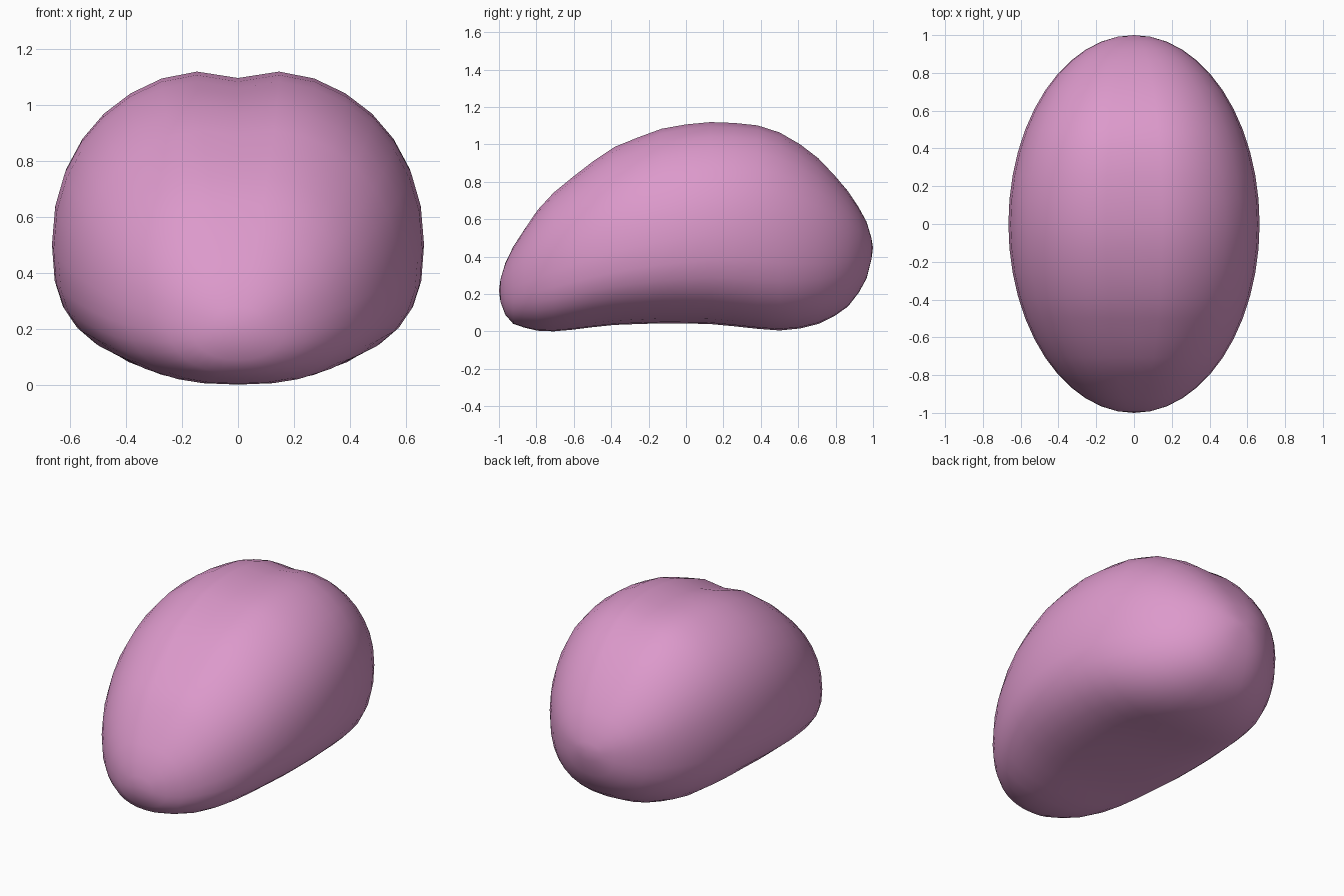
import bpy, bmesh, math

if "Cube" in bpy.data.objects:
    bpy.data.objects.remove(bpy.data.objects["Cube"])

# Side profile: (y, top z, bottom z, widest z)
PROFILE = [
    (-1.0, 0.23, 0.23, 0.23), (-0.985, 0.34, 0.12, 0.23), (-0.92, 0.48, 0.045, 0.25),
    (-0.76, 0.73, 0.005, 0.31), (-0.6, 0.86, 0.02, 0.37), (-0.41, 1.01, 0.045, 0.43),
    (-0.1, 1.13, 0.055, 0.50), (0.15, 1.155, 0.05, 0.53), (0.37, 1.14, 0.025, 0.53),
    (0.54, 1.085, 0.01, 0.51), (0.7, 0.965, 0.045, 0.49), (0.85, 0.80, 0.12, 0.47),
    (0.955, 0.63, 0.26, 0.46), (0.985, 0.55, 0.35, 0.46), (1.0, 0.46, 0.46, 0.46)]


def sample(y):
    for a, b in zip(PROFILE, PROFILE[1:]):
        if y <= b[0]:
            t = (y - a[0]) / (b[0] - a[0])
            return [p + (q - p) * t for p, q in zip(a[1:], b[1:])]
    return PROFILE[-1][1:]


def power(v, e):
    return math.copysign(abs(v) ** e, v)


# Body: cross-sections lofted from front to back
RINGS, SIDES = 24, 32
bm = bmesh.new()
rings = []
for i in range(1, RINGS):
    phi = math.pi * i / RINGS
    y, end = -math.cos(phi), math.sin(phi)
    top, bottom, mid = sample(y)
    ring = []
    for j in range(SIDES):
        a = math.tau * j / SIDES
        c, s = math.cos(a), math.sin(a)
        if s >= 0:
            x = 0.665 * end * power(c, 0.92)
            z = mid + (top - mid) * s ** 0.92
            # shallow groove along the crown
            z -= 0.05 * end ** 2 * math.exp(-(x / 0.1) ** 2)
        else:
            e = 0.92 - 0.16 * end
            x = 0.665 * end * power(c, e)
            z = mid - (mid - bottom) * abs(s) ** e
        ring.append(bm.verts.new((x, y, z)))
    rings.append(ring)

front = bm.verts.new((0, -1, 0.23))
back = bm.verts.new((0, 1, 0.46))
for j in range(SIDES):
    k = (j + 1) % SIDES
    bm.faces.new((front, rings[0][j], rings[0][k]))
    bm.faces.new((back, rings[-1][k], rings[-1][j]))
    for r, q in zip(rings, rings[1:]):
        bm.faces.new((r[j], q[j], q[k], r[k]))

# Even out the surface a little
bmesh.ops.recalc_face_normals(bm, faces=bm.faces)
inner = [v for v in bm.verts if abs(v.co.y) < 0.99]
bmesh.ops.smooth_vert(bm, verts=inner, factor=0.3, use_axis_x=False,
                      use_axis_y=False, use_axis_z=True)
low = min(v.co.z for v in bm.verts)
for v in bm.verts:
    v.co.z -= low

mesh = bpy.data.meshes.new("brain")
bm.to_mesh(mesh)
bm.free()
for p in mesh.polygons:
    p.use_smooth = True
obj = bpy.data.objects.new("brain", mesh)
bpy.context.collection.objects.link(obj)

# Pink surface
mat = bpy.data.materials.new("pink")
mat.diffuse_color = (0.72, 0.32, 0.60, 1)
mat.use_nodes = True
mat.node_tree.nodes["Principled BSDF"].inputs["Base Color"].default_value = mat.diffuse_color
mesh.materials.append(mat)
